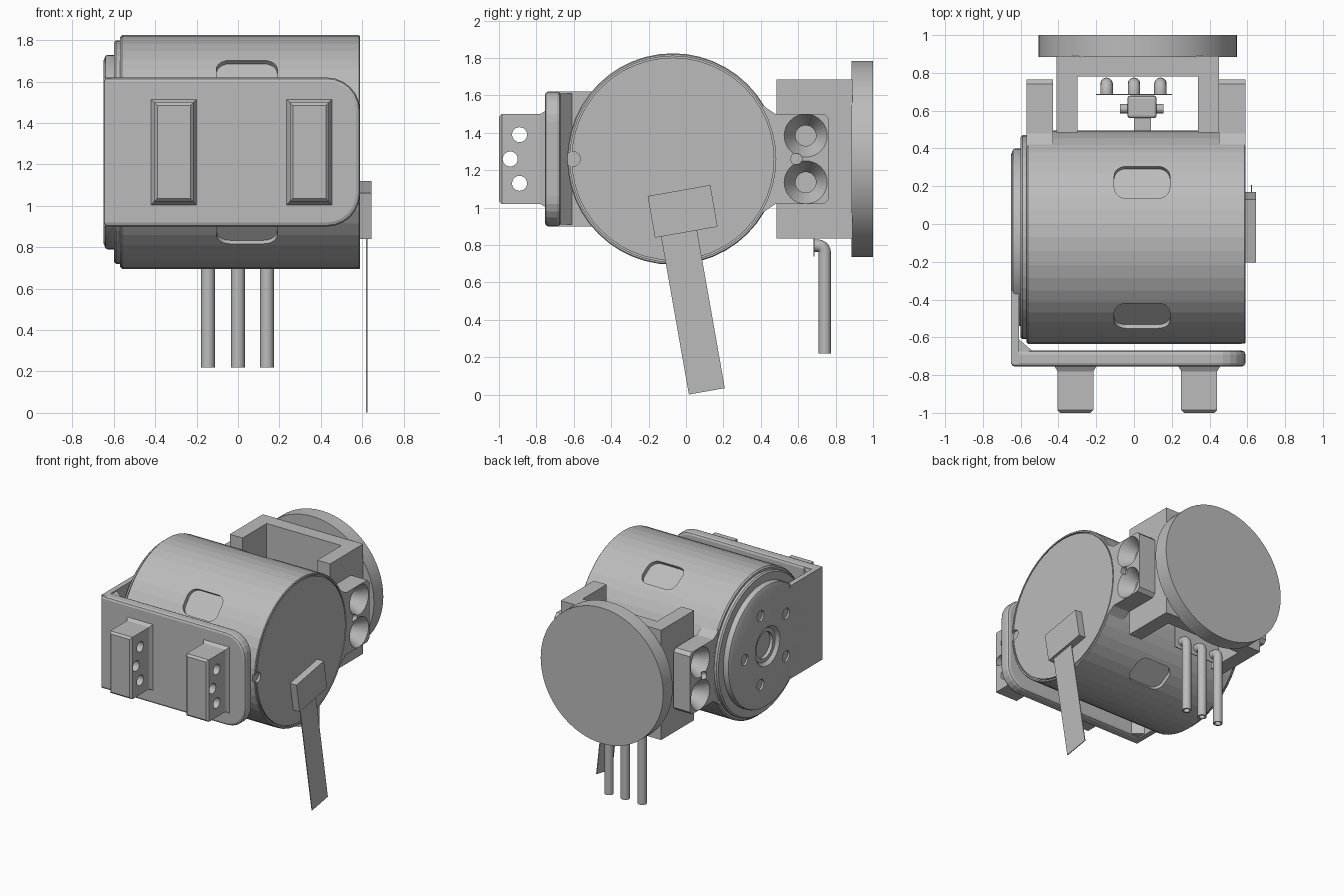
import bpy, bmesh
from math import pi, sin, cos, radians
from mathutils import Vector, Matrix

old = bpy.data.objects.get("Cube")
if old:
    bpy.data.objects.remove(old, do_unlink=True)

grey = bpy.data.materials.new("plain grey")
grey.use_nodes = True
GREY = (0.5, 0.5, 0.5, 1)
grey.diffuse_color = GREY
grey.node_tree.nodes["Principled BSDF"].inputs["Base Color"].default_value = GREY

CY, CZ, MID = -0.07, 1.26, 0.01      # drum axis and mid-plane of the housing
AXIS = Vector((0, CY, CZ))


def finish(name, bm, bevel=0, smooth=False):
    bmesh.ops.remove_doubles(bm, verts=bm.verts, dist=1e-5)
    bmesh.ops.recalc_face_normals(bm, faces=bm.faces)
    mesh = bpy.data.meshes.new(name)
    bm.to_mesh(mesh)
    bm.free()
    mesh.materials.append(grey)
    ob = bpy.data.objects.new(name, mesh)
    bpy.context.collection.objects.link(ob)
    select(ob)
    if bevel:
        mod = ob.modifiers.new("bevel", "BEVEL")
        mod.width, mod.segments, mod.angle_limit = bevel, 2, radians(40)
        bpy.ops.object.modifier_apply(modifier=mod.name)
    if smooth:
        bpy.ops.object.shade_smooth_by_angle(angle=radians(30))
    return ob


def select(ob):
    bpy.ops.object.select_all(action="DESELECT")
    ob.select_set(True)
    bpy.context.view_layer.objects.active = ob


def loft(name, sections, **kw):
    """Skin a list of equal-sized point loops and cap both ends."""
    bm = bmesh.new()
    loops = [[bm.verts.new(p) for p in s] for s in sections]
    for a, b in zip(loops, loops[1:]):
        for i in range(len(a)):
            j = (i + 1) % len(a)
            bm.faces.new((a[i], a[j], b[j], b[i]))
    bm.faces.new(loops[0])
    bm.faces.new(loops[-1])
    return finish(name, bm, **kw)


def prism(name, pts, axis, lo, hi, **kw):
    """Extrude a 2D outline along an axis."""
    put = {"x": lambda p, d: (d, *p), "y": lambda p, d: (p[0], d, p[1]),
           "z": lambda p, d: (*p, d)}[axis]
    return loft(name, [[put(p, d) for p in pts] for d in (lo, hi)], **kw)


def box(name, x0, x1, y0, y1, z0, z1, **kw):
    return prism(name, [(x0, y0), (x1, y0), (x1, y1), (x0, y1)], "z", z0, z1, **kw)


def lathe(name, profile, axis, origin, steps=32, **kw):
    """Turn (distance, radius) points around an axis."""
    d = Vector({"x": (1, 0, 0), "y": (0, 1, 0), "z": (0, 0, 1)}[axis])
    side = Vector((d.z, d.x, d.y))
    bm = bmesh.new()
    vs = [bm.verts.new(Vector(origin) + d * a + side * r) for a, r in profile]
    es = [bm.edges.new(e) for e in zip(vs, vs[1:])]
    bmesh.ops.spin(bm, geom=vs + es, cent=origin, axis=d, angle=2 * pi,
                   steps=steps, use_merge=True)
    return finish(name, bm, **kw)


def rod(name, x0, x1, y, z, r):
    return lathe(name, [(x0, 0), (x0, r), (x1, r), (x1, 0)], "x", (0, y, z), 24)


def cut(ob, cutters):
    for c in cutters:
        select(ob)
        mod = ob.modifiers.new("cut", "BOOLEAN")
        mod.operation, mod.solver, mod.object = "DIFFERENCE", "EXACT", c
        bpy.ops.object.modifier_apply(modifier=mod.name)
        bpy.data.objects.remove(c, do_unlink=True)


def rounded(x0, x1, y0, y1, radii, n=6):
    """Rectangle outline; radii run from the lower left anticlockwise."""
    pts = []
    for k, (x, y, sx, sy) in enumerate([(x0, y0, 1, 1), (x1, y0, -1, 1),
                                        (x1, y1, -1, -1), (x0, y1, 1, -1)]):
        r = radii[k]
        if not r:
            pts.append((x, y))
            continue
        for i in range(n + 1):
            a = pi + k * pi / 2 + i * pi / 2 / n
            pts.append((x + sx * r + r * cos(a), y + sy * r + r * sin(a)))
    return pts


# Drum housing with a grooved end cap and a stepped far end
drum = lathe("drum_housing", [(-0.6, 0), (-0.6, 0.53), (-0.59, 0.54), (-0.57, 0.54),
             (-0.57, 0.555), (-0.56, 0.565), (0.585, 0.565), (0.59, 0.56), (0.59, 0.55),
             (0.575, 0.55), (0.575, 0.542), (0.59, 0.542), (0.59, 0)], "x", AXIS, 48)
slots = []
for angle in (-31.5, 48.5, 131.5, 211.5):
    slot = prism("slot_cutter", rounded(-0.105, 0.19, -0.1, 0.1, [0.065] * 4), "z", 0.53, 0.7)
    slot.data.transform(Matrix.Translation(AXIS) @ Matrix.Rotation(radians(angle), 4, "X"))
    slots.append(slot)
slots.append(rod("notch_cutter", 0.57, 0.7, -0.605, CZ, 0.04))
cut(drum, slots)

# Output disc with a centre bore and five bolt holes
disc = lathe("output_disc", [(-0.57, 0), (-0.57, 0.1), (-0.625, 0.1), (-0.625, 0.13),
             (-0.65, 0.15), (-0.65, 0.44), (-0.64, 0.465), (-0.63, 0.47), (-0.6, 0.47),
             (-0.59, 0.46), (-0.57, 0.46), (-0.57, 0)][1:-1] + [(-0.57, 0.1)],
             "x", AXIS, 48, smooth=True)
cut(disc, [rod("bolt_cutter", -0.7, -0.635, CY + 0.28 * cos(a), CZ + 0.28 * sin(a), 0.042)
           for a in [2 * pi * k / 5 for k in range(5)]])

# L-shaped bracket: front plate, side arm and inner corner gusset
prism("bracket_front_plate", rounded(-0.65, 0.59, 0.9, 1.62, [0, 0.16, 0.16, 0]),
      "y", -0.755, -0.67, bevel=0.02)
box("bracket_side_arm", -0.65, -0.61, -0.74, -0.35, 0.9, 1.62)
prism("bracket_gusset", [(-0.62, -0.69), (-0.54, -0.67), (-0.61, -0.61)], "z", 0.91, 1.61)

# Two mounting lugs with flared feet and three cross holes each
for side, x in (("right", -0.31), ("left", 0.345)):
    lug = loft(side + "_lug", [[(x + sx * w, y, CZ + sz * h) for sx, sz in
               ((-1, -1), (1, -1), (1, 1), (-1, 1))] for y, w, h in
               ((-0.74, 0.115, 0.26), (-0.755, 0.11, 0.255), (-0.78, 0.095, 0.24),
                (-0.985, 0.095, 0.24), (-1, 0.08, 0.225))])
    cut(lug, [rod("hole_cutter", x - 0.2, x + 0.2, y, z, 0.04)
              for y, z in ((-0.89, 1.39), (-0.94, 1.26), (-0.89, 1.13))])

# Rear ears with countersunk screw holes
arc = [(CY + 0.555 * cos(radians(a)), CZ + 0.555 * sin(radians(a)))
       for a in range(-32, 33, 4)]
outline = arc + [(0.435, 1.53), (0.48, 1.5), (0.74, 1.5), (0.765, 1.475),
                 (0.765, 1.045), (0.74, 1.02), (0.48, 1.02), (0.435, 0.99)]
for side, s in (("left", 1), ("right", -1)):
    ear = prism(side + "_ear", outline, "x", MID + s * 0.44, MID + s * 0.58)
    cutters = [lathe("sink_cutter", [(MID + s * x, r) for x, r in
               ((0.6, 0), (0.6, 0.123), (0.58, 0.115), (0.48, 0.055), (0.4, 0.055), (0.4, 0))],
               "x", (0, 0.64, z)) for z in (1.385, 1.135)]
    cutters.append(rod("pin_cutter", MID + s * 0.54, MID + s * 0.6, 0.59, CZ, 0.03))
    cut(ear, cutters)

# Rear U-shaped mount and round end plate
prism("rear_mount", [(-0.41, 0.485), (-0.3, 0.485), (-0.3, 0.78), (0.34, 0.78),
      (0.34, 0.485), (0.45, 0.485), (0.45, 0.89), (-0.41, 0.89)], "z", 0.835, 1.685)
lathe("rear_round_plate", [(0.885, 0), (0.885, 0.525), (1, 0.525), (1, 0)],
      "y", (0.02, 0, CZ), 64, smooth=True)

# Circuit board, socket and three bent wires
box("circuit_board", -0.2, 0.2, 0.682, 0.688, 0.74, 1.2)
box("socket_body", -0.035, 0.12, 0.56, 0.68, 1.1, 1.2, bevel=0.015)
box("socket_stem", 0, 0.09, 0.44, 0.57, 1.1, 1.18)
rod("socket_pin", -0.075, 0.155, 0.61, 1.15, 0.025)
for i, x in enumerate((-0.145, 0, 0.14)):
    lathe(f"wire_{i + 1}", [(0.27, 0), (0.27, 0.022), (0.22, 0.022), (0.22, 0.033),
          (0.765, 0.033), (0.765, 0)], "z", (x, 0.742, 0), 20, smooth=True)
    path = bpy.data.curves.new(f"wire_bend_{i + 1}", "CURVE")
    path.dimensions, path.bevel_depth, path.use_fill_caps = "3D", 0.033, True
    line = path.splines.new("POLY")
    bend = [(0.685, 0.797)] + [(0.705 + 0.037 * sin(t), 0.76 + 0.037 * cos(t))
                               for t in [k * pi / 10 for k in range(6)]]
    line.points.add(len(bend) - 1)
    for p, (y, z) in zip(line.points, bend):
        p.co = (x, y, z, 1)
    path.materials.append(grey)
    ob = bpy.data.objects.new(path.name, path)
    bpy.context.collection.objects.link(ob)
    select(ob)
    bpy.ops.object.convert(target="MESH")

# Flat cable and its tilted plug on the end cap
tilt = Matrix.Translation((0, -0.018, 0.98)) @ Matrix.Rotation(radians(10), 4, "X")
for part in (box("cable_plug", 0.585, 0.645, -0.17, 0.17, -0.113, 0.113),
             box("flat_cable", 0.619, 0.625, -0.137, 0.058, -0.97, -0.1)):
    part.data.transform(tilt)
